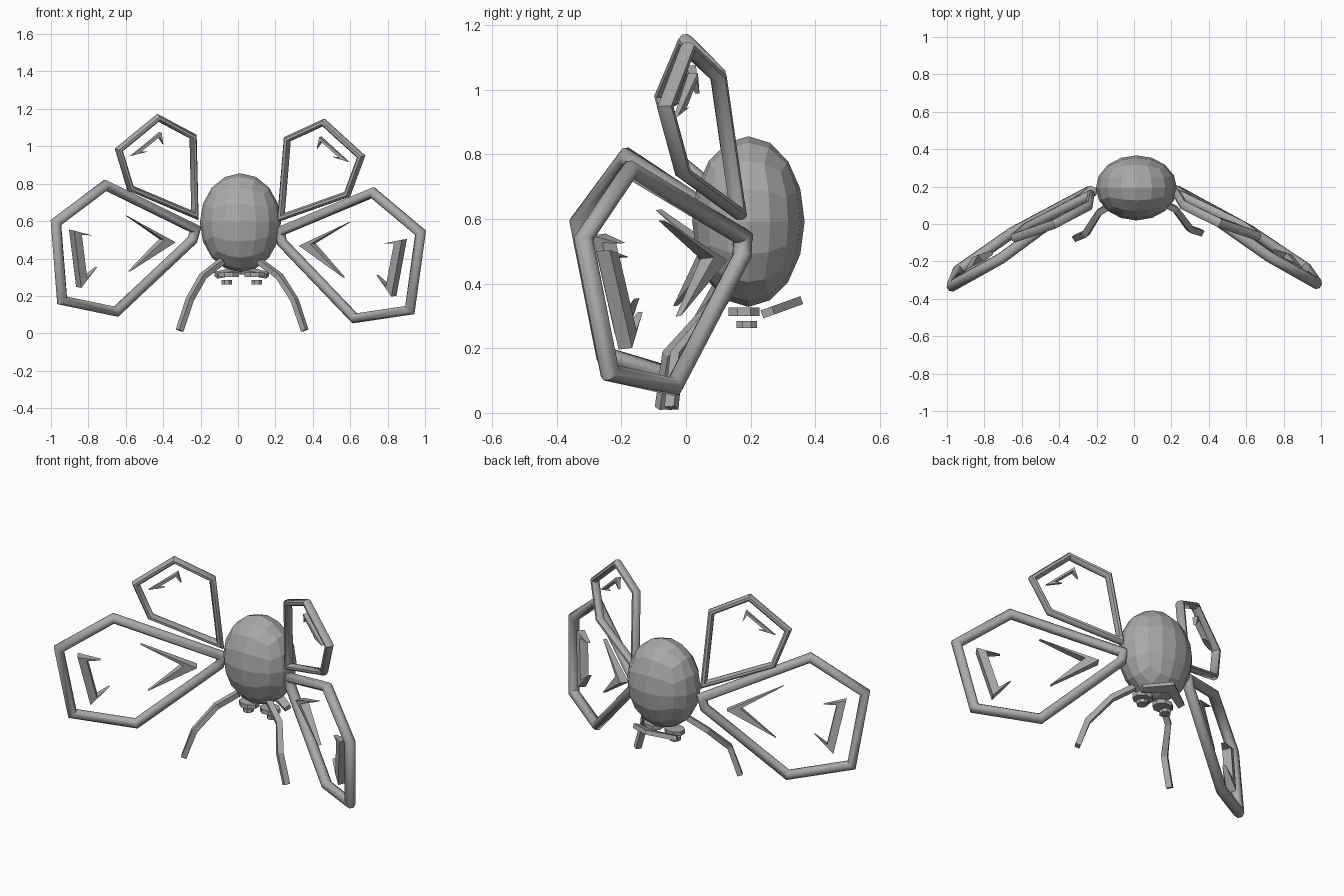
import bpy, bmesh, math
from mathutils import Vector, Matrix

old = bpy.data.objects.get("Cube")
if old:
    bpy.data.objects.remove(old, do_unlink=True)

GREY = (0.4, 0.4, 0.4, 1)
mat = bpy.data.materials.new("plain grey")
mat.use_nodes = True
mat.diffuse_color = GREY
mat.node_tree.nodes["Principled BSDF"].inputs["Base Color"].default_value = GREY

# The wings lean slightly to the left and turn a touch, the limbs turn more
PIVOT = Matrix.Translation((0, 0, 0.6))
LEAN = (PIVOT @ Matrix.Rotation(math.radians(0.4), 4, 'Z')
        @ Matrix.Rotation(math.radians(1.6), 4, 'Y') @ PIVOT.inverted())
LIMB_TURN = Matrix.Translation((0.02, 0, 0)) @ Matrix.Rotation(math.radians(2.5), 4, 'Z')


def finish(bm, name, matrix=Matrix(), smooth=None):
    bmesh.ops.transform(bm, matrix=matrix, verts=bm.verts)
    bmesh.ops.recalc_face_normals(bm, faces=bm.faces)
    mesh = bpy.data.meshes.new(name)
    bm.to_mesh(mesh)
    bm.free()
    mesh.materials.append(mat)
    ob = bpy.data.objects.new(name, mesh)
    bpy.context.collection.objects.link(ob)
    if smooth:
        bpy.ops.object.select_all(action='DESELECT')
        ob.select_set(True)
        bpy.context.view_layer.objects.active = ob
        bpy.ops.object.shade_smooth_by_angle(angle=math.radians(smooth))


def sweep(name, pts, normal, wide, deep, sides, closed, matrix, smooth=None):
    """Mitred tube along a path; wide lies across the path, deep along normal."""
    bm = bmesh.new()
    n, rings = len(pts), []
    for i, p in enumerate(pts):
        d_in = p - pts[i - 1] if closed or i else pts[1] - p
        d_out = pts[(i + 1) % n] - p if closed or i < n - 1 else d_in
        d_in, d_out = d_in.normalized(), d_out.normalized()
        tangent = (d_in + d_out).normalized()
        side = tangent.cross(normal).normalized()
        up = side.cross(tangent)
        side = side / max(0.5, tangent.dot(d_in))
        ring = []
        for k in range(sides):
            a = math.tau * (k + 0.5) / sides
            ring.append(bm.verts.new(p + side * wide * math.cos(a) + up * deep * math.sin(a)))
        rings.append(ring)
    for i in range(n if closed else n - 1):
        a, b = rings[i], rings[(i + 1) % n]
        for k in range(sides):
            m = (k + 1) % sides
            bm.faces.new((a[k], a[m], b[m], b[k]))
    if not closed:
        bm.faces.new(rings[0])
        bm.faces.new(rings[-1])
    finish(bm, name, matrix, smooth)


def slab(name, pts, normal, depth, matrix=Matrix()):
    """Outline given thickness along the normal, thinner at sharp tips."""
    bm = bmesh.new()
    n, front, back = len(pts), [], []
    for i, p in enumerate(pts):
        corner = (pts[i - 1] - p).angle(pts[(i + 1) % n] - p)
        offset = normal * depth * (0.2 if corner < math.radians(25) else 0.5)
        front.append(bm.verts.new(p - offset))
        back.append(bm.verts.new(p + offset))
    bm.faces.new(front)
    bm.faces.new(back[::-1])
    for i in range(n):
        j = (i + 1) % n
        bm.faces.new((front[i], back[i], back[j], front[j]))
    finish(bm, name, matrix)


def disc(name, centre, radii, height):
    bm = bmesh.new()
    bmesh.ops.create_cone(bm, cap_ends=True, segments=8, radius1=1, radius2=1, depth=1)
    finish(bm, name, Matrix.Translation(centre)
           @ Matrix.Diagonal((radii[0], radii[1], height, 1))
           @ Matrix.Rotation(math.pi / 8, 4, 'Z'))


# Body: faceted egg made from a rounded cube
bm = bmesh.new()
bmesh.ops.create_cube(bm, size=2)
bmesh.ops.subdivide_edges(bm, edges=bm.edges, cuts=3, use_grid_fill=True)
for v in bm.verts:
    v.co = Vector([math.tan(c * math.pi / 4) for c in v.co]).normalized()
finish(bm, "body", Matrix.Translation((0.013, 0.193, 0.592))
       @ Matrix.Diagonal((0.217, 0.174, 0.264, 1)))

# Wings: each is an outline in a slanted plane, given by root and slopes
WINGS = {
    "lower_wing": dict(
        root=(0.235, 0.174, 0.5), slope=(-0.662, -0.126), tube=(0.027, 0.031),
        frame=[(0.715, 0.772), (0.975, 0.565), (0.93, 0.15), (0.638, 0.098),
               (0.24, 0.492), (0.225, 0.55)],
        marks=[[(0.343, 0.48), (0.598, 0.612), (0.405, 0.49), (0.575, 0.315)],
               [(0.785, 0.503), (0.89, 0.527), (0.843, 0.222), (0.752, 0.333),
                (0.812, 0.275), (0.848, 0.505)]],
        depth=0.05),
    "upper_wing": dict(
        root=(0.23, 0.16, 0.625), slope=(-0.45, -0.12), tube=(0.018, 0.026),
        frame=[(0.443, 1.14), (0.648, 0.963), (0.58, 0.76), (0.23, 0.625), (0.252, 1.045)],
        marks=[[(0.413, 1.0), (0.428, 1.063), (0.583, 0.933), (0.498, 0.958),
                (0.54, 0.953), (0.437, 1.04)]],
        depth=0.034),
}
for side, s in (("left", 1), ("right", -1)):
    mirror = Matrix.Diagonal((s, 1, 1, 1))
    for name, w in WINGS.items():
        rx, ry, rz = w["root"]
        bx, bz = w["slope"]
        normal = Vector((-bx, 1, -bz)).normalized()

        def place(outline):
            return [Vector((x, ry + bx * (x - rx) + bz * (z - rz), z)) for x, z in outline]

        sweep(f"{side}_{name}_frame", place(w["frame"]), normal, *w["tube"], 8, True,
              LEAN @ mirror, 50)
        for i, mark in enumerate(w["marks"]):
            slab(f"{side}_{name}_mark_{i + 1}", place(mark), normal, w["depth"], LEAN @ mirror)

    # Thin bent limbs hanging in front
    limb = [Vector(p) for p in ((0.1, 0.13, 0.385), (0.205, 0.07, 0.305),
                                (0.28, -0.04, 0.18), (0.335, -0.06, 0.015))]
    sweep(f"{side}_limb", limb, Vector((0.5, 1, 0.3)).normalized(), 0.021, 0.024, 4, False,
          LIMB_TURN @ mirror)

    # Stacked pads under the body
    x = 0.02 + s * 0.07
    disc(f"{side}_pad", (x, 0.18, 0.313), (0.06, 0.052), 0.025)
    disc(f"{side}_small_pad", (x + s * 0.01, 0.188, 0.273), (0.03, 0.034), 0.022)

# Swept-forward chevron plate behind the pads, tipped up at the back
half = [(0.145, 0.27), (0.13, 0.235)]
outline = [(0, 0.358)] + half + [(0, 0.3)] + [(-x, y) for x, y in reversed(half)]
slope = 0.36
slab("rear_chevron", [Vector((x + 0.02, y, 0.328 + slope * (y - 0.3))) for x, y in outline],
     Vector((0, -slope, 1)).normalized(), 0.026)
